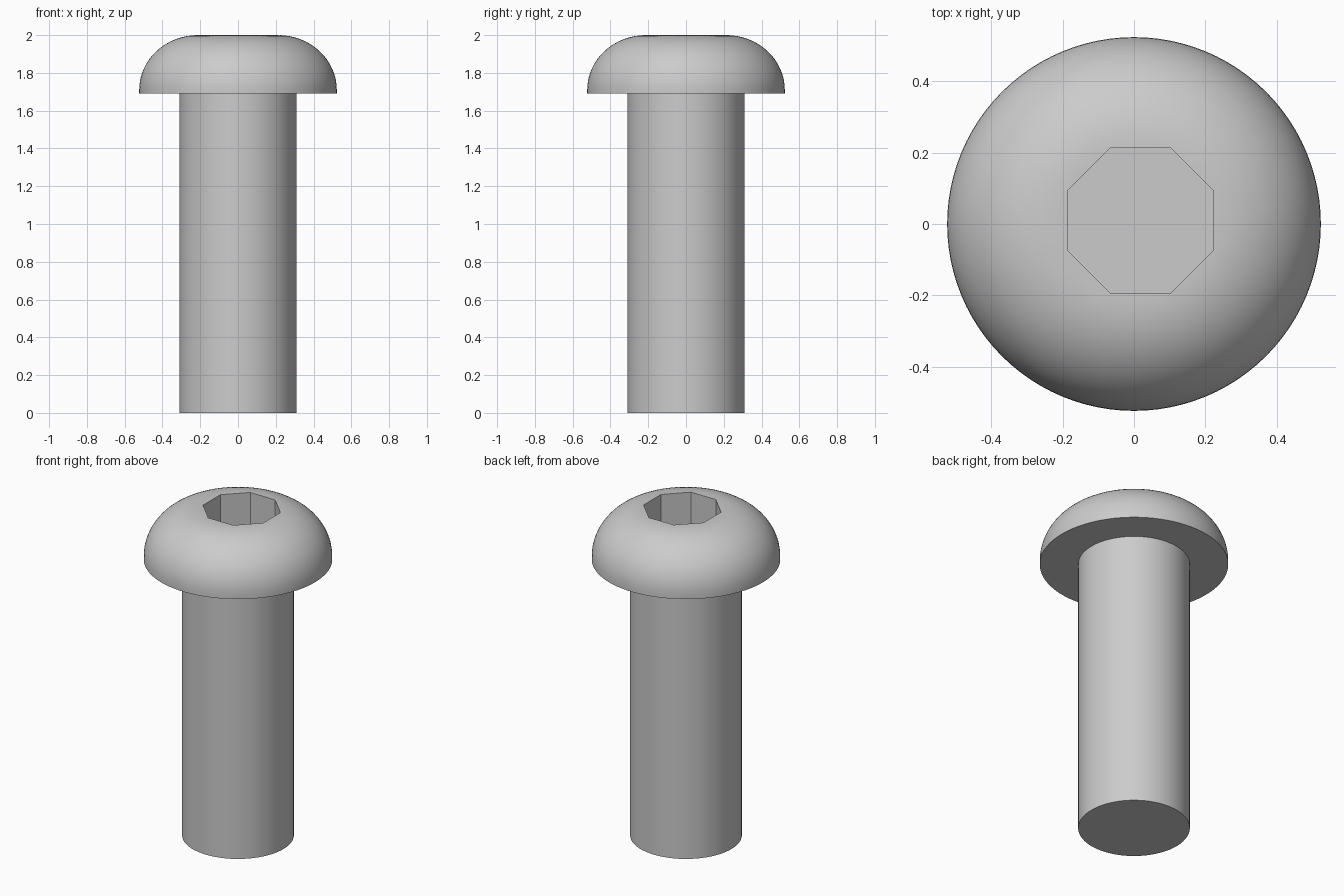
import bpy
import bmesh
from math import cos, sin, pi, radians

cube = bpy.data.objects.get("Cube")
if cube:
    bpy.data.objects.remove(cube, do_unlink=True)

steel = bpy.data.materials.new("grey steel")
steel.use_nodes = True
GREY = (0.6, 0.6, 0.6, 1)
steel.diffuse_color = GREY
steel.node_tree.nodes["Principled BSDF"].inputs["Base Color"].default_value = GREY


def lathe(name, profile, sides, turn=0.0, centre=(0, 0)):
    """Closed solid of revolution from (radius, z) pairs, capped at both ends."""
    bm = bmesh.new()
    rings = []
    for r, z in profile:
        angles = [turn + 2 * pi * i / sides for i in range(sides)]
        rings.append([bm.verts.new((centre[0] + r * cos(a), centre[1] + r * sin(a), z))
                      for a in angles])
    for low, high in zip(rings, rings[1:]):
        for i in range(sides):
            j = (i + 1) % sides
            bm.faces.new((low[i], low[j], high[j], high[i]))
    bm.faces.new(rings[0][::-1])
    bm.faces.new(rings[-1])
    mesh = bpy.data.meshes.new(name)
    bm.to_mesh(mesh)
    bm.free()
    mesh.materials.append(steel)
    obj = bpy.data.objects.new(name, mesh)
    bpy.context.collection.objects.link(obj)
    return obj


def smooth(obj):
    bpy.ops.object.select_all(action='DESELECT')
    obj.select_set(True)
    bpy.context.view_layer.objects.active = obj
    bpy.ops.object.shade_smooth_by_angle(angle=radians(35))


SEAT = 1.69   # height of the underside of the head

# Shank
shank = lathe("shank", [(0.31, 0), (0.31, SEAT)], 64)
smooth(shank)

# Domed head: short straight rim, quarter round, flat crown
STEPS = 16
dome = [(0.213 + 0.31 * cos(pi / 2 * i / STEPS), 1.71 + 0.29 * sin(pi / 2 * i / STEPS))
        for i in range(STEPS + 1)]
head = lathe("head", [(0.523, SEAT)] + dome + [(0.15, 2.0)], 96)

# Eight-sided drive socket, set slightly off centre
cutter = lathe("socket_cutter", [(0.22, SEAT + 0.01), (0.22, 2.2)], 8,
               turn=pi / 8, centre=(0.018, 0.01))
cut = head.modifiers.new("socket", 'BOOLEAN')
cut.operation = 'DIFFERENCE'
cut.solver = 'EXACT'
cut.object = cutter
bpy.ops.object.select_all(action='DESELECT')
head.select_set(True)
bpy.context.view_layer.objects.active = head
bpy.ops.object.modifier_apply(modifier=cut.name)
bpy.data.objects.remove(cutter, do_unlink=True)
smooth(head)
